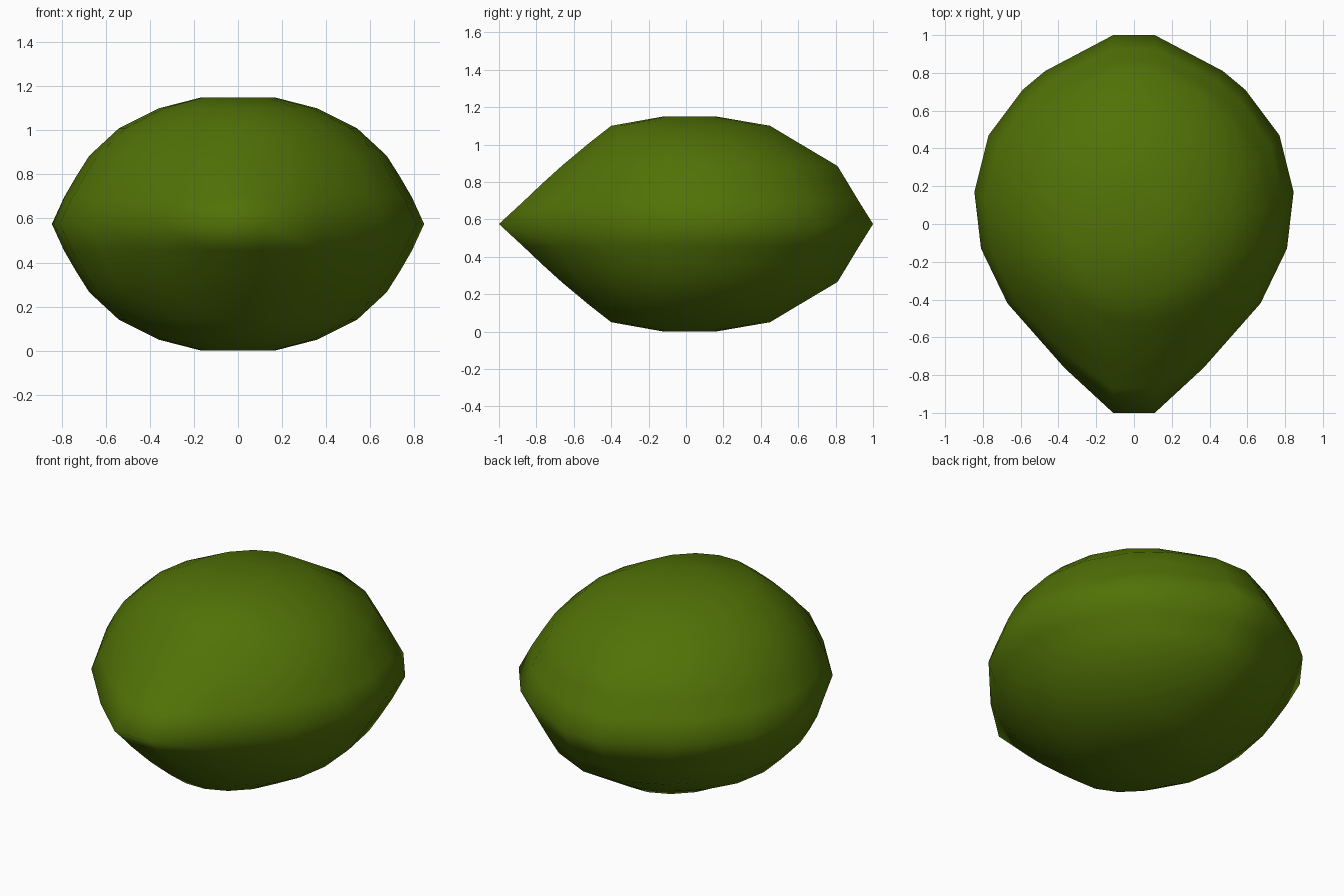
import bpy, bmesh, math

if "Cube" in bpy.data.objects:
    bpy.data.objects.remove(bpy.data.objects["Cube"])

MID = 0.575
# right half of the teardrop outline at the seam, back to front
OUTLINE = [(.11, 1), (.47, .81), (.59, .71), (.77, .47), (.845, .17),
           (.81, -.13), (.67, -.42), (.37, -.76), (.11, -1)]
# distance from seam, half width, front y, back y, roundness
LEVELS = [(0, .845, -1, 1, 0), (.12, .79, -.87, .925, .3),
          (.215, .735, -.77, .868, .5), (.31, .675, -.665, .81, .65),
          (.435, .54, -.515, .60, .85), (.525, .36, -.40, .45, 1),
          (.575, .165, -.12, .16, 1)]


def ring(bm, z, w, front, back, t):
    """Outline fitted to the extents, blending teardrop into ellipse."""
    yc = .17 * (1 - t) + .02 * t
    half = []
    for k, (x, y) in enumerate(OUTLINE):
        a = math.radians(10 + 20 * k)
        u = x / .845 * (1 - t) + math.sin(a) * t
        v = (y - .17) / (.83 if y > .17 else 1.17)
        v = v * (1 - t) + math.cos(a) / math.cos(math.radians(10)) * t
        half.append((u * w, yc + v * ((back - yc) if v > 0 else (yc - front))))
    pts = half + [(-x, y) for x, y in reversed(half)]
    return [bm.verts.new((x, y, z)) for x, y in pts]


bm = bmesh.new()
# mirrored lower and upper halves share the seam ring
rings = [ring(bm, MID - d, *r) for d, *r in reversed(LEVELS)]
rings += [ring(bm, MID + d, *r) for d, *r in LEVELS[1:]]
for a, b in zip(rings, rings[1:]):
    for i in range(len(a)):
        j = (i + 1) % len(a)
        bm.faces.new((a[i], a[j], b[j], b[i]))
bm.faces.new(rings[0])
bm.faces.new(rings[-1])
bmesh.ops.recalc_face_normals(bm, faces=bm.faces)
for f in bm.faces:
    f.smooth = True
mesh = bpy.data.meshes.new("fruit_body")
bm.to_mesh(mesh)
bm.free()

# green skin
mat = bpy.data.materials.new("green_skin")
mat.diffuse_color = (.082, .168, .002, 1)
mat.use_nodes = True
mat.node_tree.nodes["Principled BSDF"].inputs["Base Color"].default_value = mat.diffuse_color
mesh.materials.append(mat)
bpy.context.collection.objects.link(bpy.data.objects.new("fruit_body", mesh))
